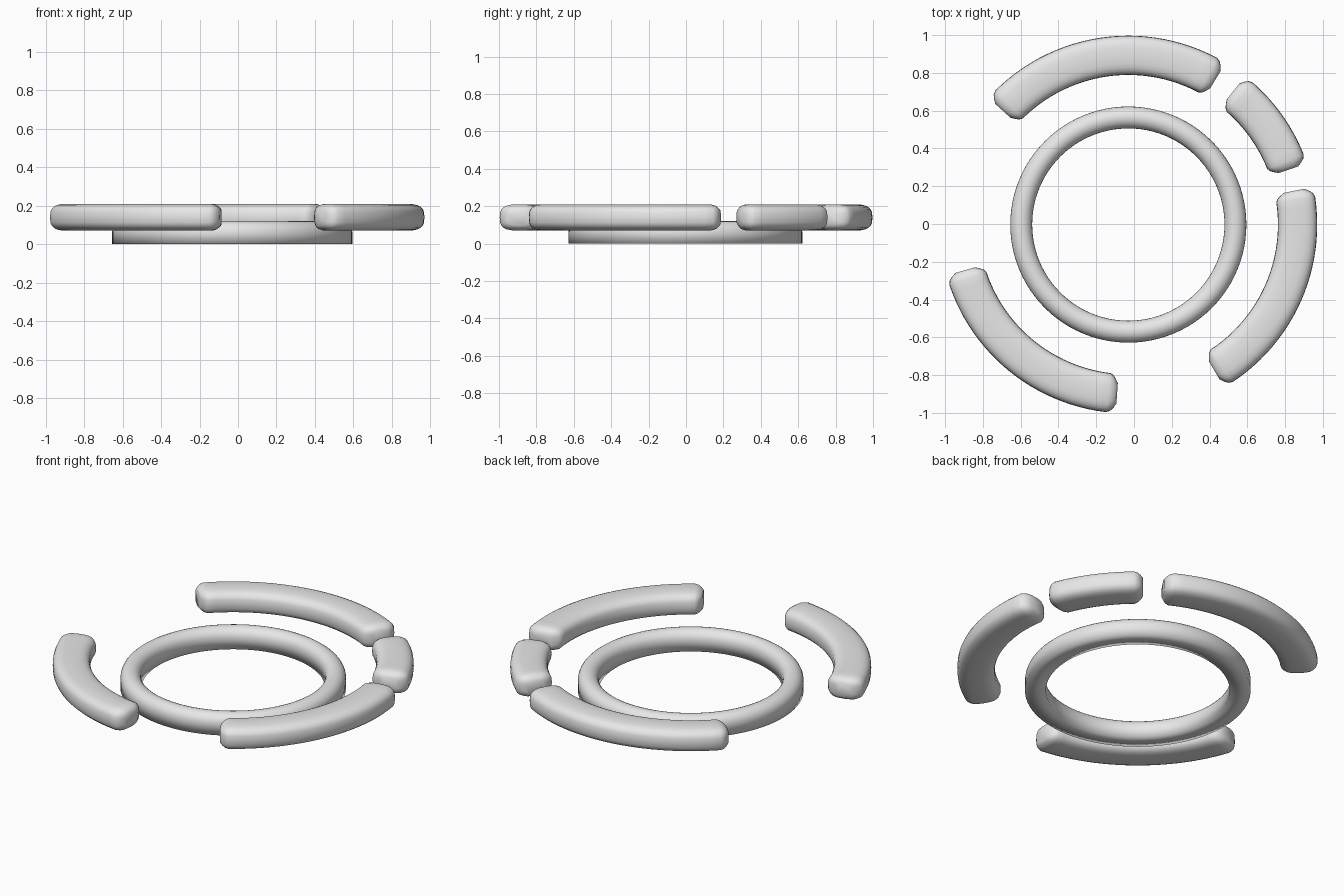
import bpy, bmesh, math

if "Cube" in bpy.data.objects:
    bpy.data.objects.remove(bpy.data.objects["Cube"])

CX, CY = -0.03, -0.003

grey = bpy.data.materials.new("plain grey")
grey.diffuse_color = (0.8, 0.8, 0.8, 1)
grey.use_nodes = True
grey.node_tree.nodes["Principled BSDF"].inputs["Base Color"].default_value = grey.diffuse_color


def sweep(name, sections, closed):
    """sections: list of (angle in degrees, [(radius, z), ...])"""
    bm = bmesh.new()
    rings = []
    for deg, pts in sections:
        a = math.radians(deg)
        rings.append([bm.verts.new((CX + r * math.cos(a), CY + r * math.sin(a), z))
                      for r, z in pts])
    n = len(rings[0])
    pairs = list(zip(rings, rings[1:]))
    if closed:
        pairs.append((rings[-1], rings[0]))
    for p, q in pairs:
        for i in range(n):
            j = (i + 1) % n
            bm.faces.new((p[i], p[j], q[j], q[i]))
    if not closed:
        bm.faces.new(rings[0])
        bm.faces.new(rings[-1])
    bmesh.ops.recalc_face_normals(bm, faces=bm.faces)
    for f in bm.faces:
        f.smooth = True
    me = bpy.data.meshes.new(name)
    bm.to_mesh(me)
    bm.free()
    me.materials.append(grey)
    ob = bpy.data.objects.new(name, me)
    bpy.context.collection.objects.link(ob)


def rounded(hw, hh, sides=24, p=2 / 3):
    """Rounded-box cross-section around the outer track."""
    pts = []
    for i in range(sides):
        t = 2 * math.pi * i / sides
        c, s = math.cos(t), math.sin(t)
        pts.append((0.896 + hw * math.copysign(abs(c) ** p, c),
                    0.14 + hh * math.copysign(abs(s) ** p, s)))
    return pts


# central ring: flat bottom, straight walls, domed top
R, W, WALL = 0.567, 0.058, 0.062
profile = [(R + W, 0)]
for i in range(13):
    t = math.pi * i / 12
    profile.append((R + W * math.cos(t), WALL + W * math.sin(t)))
profile.append((R - W, 0))
sweep("central_ring", [(360 * i / 96, profile) for i in range(96)], True)

# outer arc segments with chamfered, rounded ends
END = [(0.0, 0.050), (0.9, 0.026), (1.8, 0.009), (3.0, 0.0)]  # (degrees in, inset)
arcs = {
    "back_arc": (59.0, 137.8),
    "small_arc": (18.9, 51.8),
    "right_arc": (-59.5, 11.5),
    "left_arc": (195.6, 266.2),
}
for name, (a0, a1) in arcs.items():
    steps = max(6, round((a1 - a0) / 3))
    secs = [(a0 + d, rounded(0.104 - k, 0.07 - 0.5 * k)) for d, k in END]
    secs += [(a0 + 3 + (a1 - a0 - 6) * i / steps, rounded(0.104, 0.07))
             for i in range(1, steps)]
    secs += [(a1 - d, rounded(0.104 - k, 0.07 - 0.5 * k)) for d, k in reversed(END)]
    sweep(name, secs, False)
